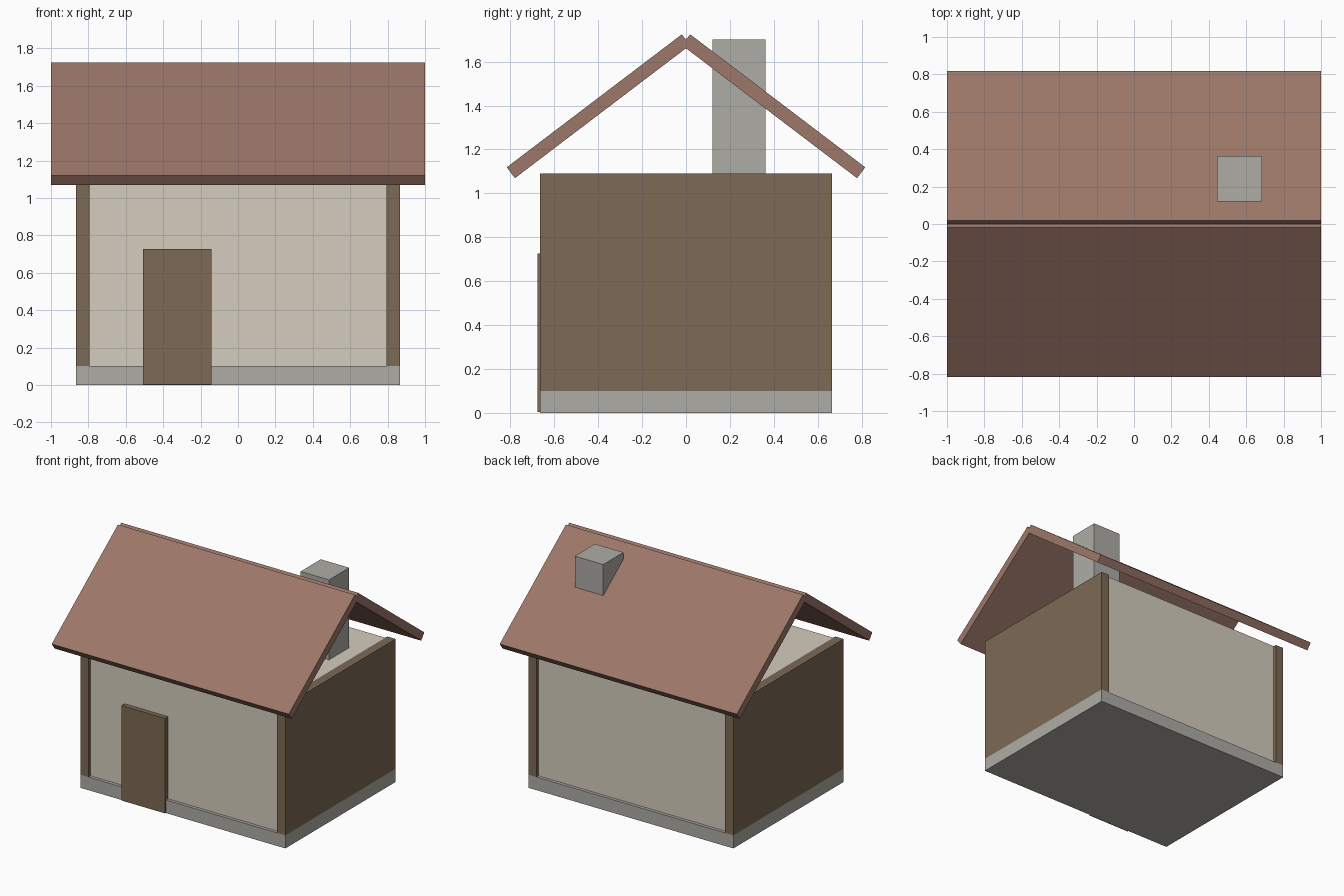
import bpy
from math import atan2, hypot

if "Cube" in bpy.data.objects:
    bpy.data.objects.remove(bpy.data.objects["Cube"])


def material(name, rgb):
    m = bpy.data.materials.new(name)
    m.diffuse_color = (*rgb, 1)
    m.use_nodes = True
    m.node_tree.nodes["Principled BSDF"].inputs["Base Color"].default_value = m.diffuse_color
    return m


PLASTER = material("plaster", (0.66, 0.605, 0.51))
TIMBER = material("timber", (0.20, 0.144, 0.091))
TILE = material("roof_tile", (0.333, 0.184, 0.14))
STONE = material("stone", (0.43, 0.415, 0.38))


def box(name, lo, hi, mat, tilt=0):
    """Box between two corners, tilted about x through its own centre."""
    centre = [(a + b) / 2 for a, b in zip(lo, hi)]
    bpy.ops.mesh.primitive_cube_add(size=1, location=centre)
    ob = bpy.context.object
    ob.name = name
    ob.scale = [b - a for a, b in zip(lo, hi)]
    ob.rotation_euler.x = tilt
    ob.data.materials.append(mat)
    return ob


# Foundation and plastered body, set back slightly from the foundation edge
box("foundation", (-0.865, -0.664, 0), (0.865, 0.664, 0.10), STONE)
box("walls", (-0.795, -0.64, 0.10), (0.795, 0.64, 1.09), PLASTER)

# Door
box("door", (-0.508, -0.677, 0.003), (-0.142, -0.64, 0.727), TIMBER)

# Chimney standing on the wall top and passing through the rear slope
box("chimney", (0.444, 0.12, 1.06), (0.684, 0.363, 1.70), STONE)

# Roof slope centre line from ridge to eave, in (y, z)
RIDGE, EAVE, THICK = (0, 1.70), (0.798, 1.094), 0.062
run, rise = EAVE[0] - RIDGE[0], RIDGE[1] - EAVE[1]
length, pitch = hypot(run, rise), atan2(rise, run)
mid_y, mid_z = run / 2, (RIDGE[1] + EAVE[1]) / 2

for s, side, slope in ((-1, "left", "front"), (1, "right", "rear")):
    # Timber end wall
    xs = sorted((s * 0.795, s * 0.865))
    box(side + "_end_wall", (xs[0], -0.664, 0.10), (xs[1], 0.664, 1.09), TIMBER)
    # Roof slab
    y = s * mid_y
    box(slope + "_roof_slope", (-1, y - length / 2, mid_z - THICK / 2),
        (1, y + length / 2, mid_z + THICK / 2), TILE, -s * pitch)
